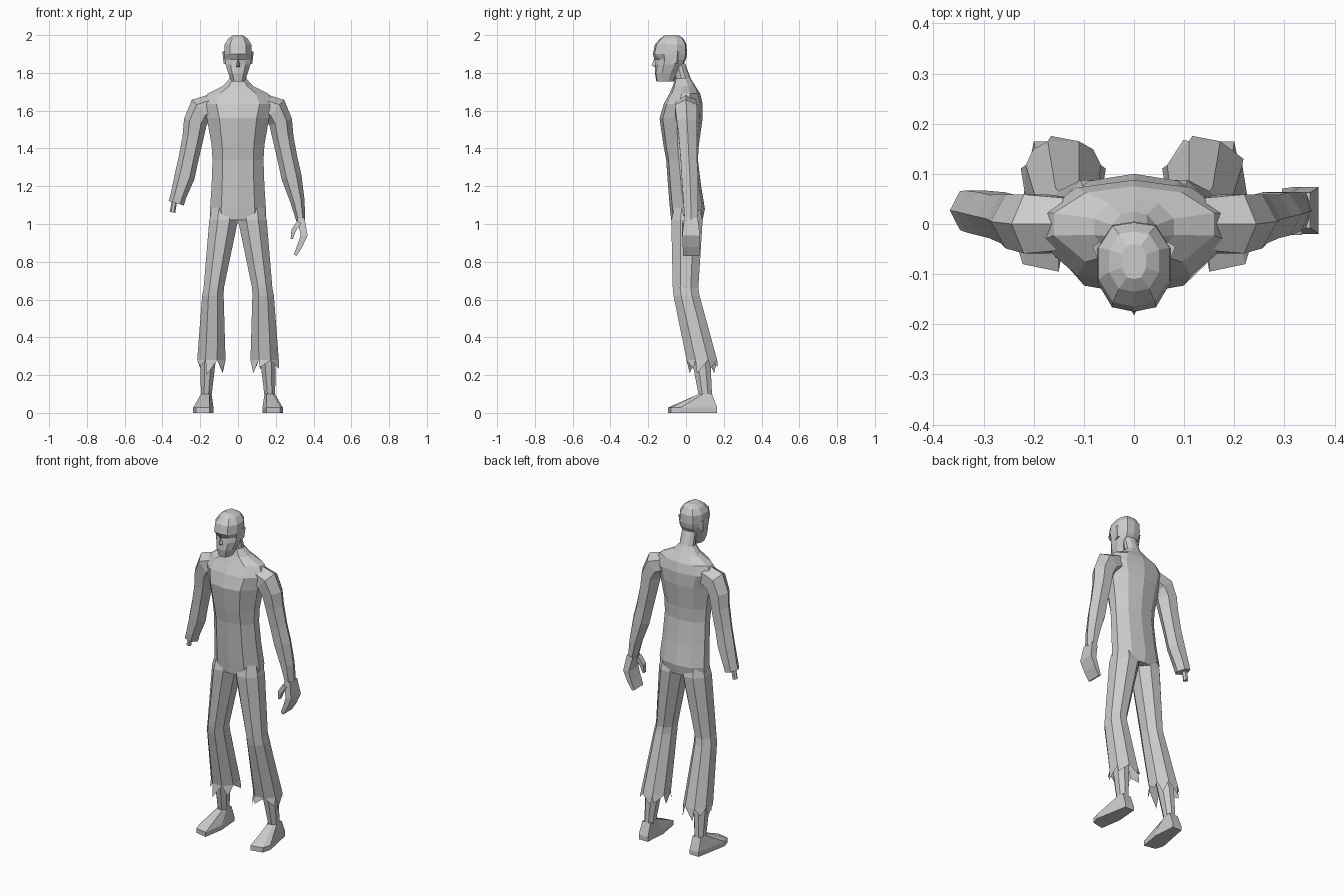
import bpy, bmesh, math, random
from mathutils import Vector

if "Cube" in bpy.data.objects:
    bpy.data.objects.remove(bpy.data.objects["Cube"])

random.seed(4)


def make(name, verts, faces):
    me = bpy.data.meshes.new(name)
    bm = bmesh.new()
    vs = [bm.verts.new(v) for v in verts]
    for f in faces:
        bm.faces.new([vs[i] for i in f])
    bmesh.ops.recalc_face_normals(bm, faces=bm.faces)
    bm.to_mesh(me)
    bm.free()
    ob = bpy.data.objects.new(name, me)
    bpy.context.collection.objects.link(ob)
    return ob


def loft(name, rings, cap_start=True, cap_end=True, extra=None):
    """Skin a list of equal-length rings; extra(last ring) adds hanging triangles."""
    n = len(rings[0])
    verts = [Vector(p) for r in rings for p in r]
    faces = [(k * n + i, k * n + (i + 1) % n, (k + 1) * n + (i + 1) % n, (k + 1) * n + i)
             for k in range(len(rings) - 1) for i in range(n)]
    if cap_start:
        faces.append(tuple(range(n)))
    base = (len(rings) - 1) * n
    if cap_end:
        faces.append(tuple(range(base, base + n)))
    if extra:
        for i, tip in enumerate(extra(rings[-1])):
            faces.append((base + i, base + (i + 1) % n, len(verts)))
            verts.append(tip)
    return make(name, verts, faces)


def body_ring(z, hw, y0, y1, half):
    """Symmetric ring from a normalised half profile running front to back."""
    full = half + [(-x, y) for x, y in half[-2:0:-1]]
    return [Vector((x * hw, (y0 + y1) / 2 + y * (y1 - y0) / 2, z)) for x, y in full]


def box_ring(s, z, x0, x1, y0, y1, n=8):
    """Octagon filling the given bounds, on side s."""
    k = 1 / math.cos(math.pi / n)
    return [Vector((s * ((x0 + x1) / 2 + k * (x1 - x0) / 2 * math.cos(a)),
                    (y0 + y1) / 2 + k * (y1 - y0) / 2 * math.sin(a), z))
            for a in [(i + .5) * math.tau / n for i in range(n)]]


def tube(s, path, n, phase=0):
    """Rings square to a path in the xz plane; path items are x, y, z, in-plane r, y r."""
    rings = []
    for i, (x, y, z, r, ry) in enumerate(path):
        p, q = path[max(i - 1, 0)], path[min(i + 1, len(path) - 1)]
        t = Vector((q[0] - p[0], 0, q[2] - p[2])).normalized()
        a = Vector((-t.z, 0, t.x))
        ring = []
        for k in range(n):
            u = phase + k * math.tau / n
            v = Vector((x, y, z)) + a * r * math.cos(u) + Vector((0, ry * math.sin(u), 0))
            ring.append(Vector((s * v.x, v.y, v.z)))
        rings.append(ring)
    return rings


# torso and neck
TORSO = [(0, -1), (.6, -.85), (1, -.2), (1, .35), (.6, .85), (0, 1)]
loft("torso", [body_ring(*r, TORSO) for r in [
    (1.02, .147, -.078, .088), (1.08, .148, -.085, .10), (1.2, .14, -.095, .08),
    (1.34, .135, -.105, .063), (1.42, .14, -.12, .068), (1.56, .165, -.14, .088),
    (1.635, .19, -.118, .088), (1.69, .16, -.088, .075), (1.73, .08, -.07, .05),
    (1.77, .044, -.058, .025), (1.85, .042, -.07, -.005)]])

# head with sunken eyes
HEAD = [(0, -1), (.6, -.9), (1, -.35), (1, .4), (.6, .92), (0, 1)]
head = [body_ring(*r, HEAD) for r in [
    (1.755, .034, -.157, -.065), (1.80, .052, -.165, -.045), (1.845, .066, -.165, -.015),
    (1.872, .07, -.168, 0), (1.90, .073, -.175, .005), (1.95, .071, -.165, .003),
    (1.983, .05, -.135, -.015), (2.0, .024, -.11, -.04)]]
for i in (1, -1):
    head[3][i].y += .022
    head[2][i].y += .008
loft("head", head)

# nose wedge
make("nose", [(0, -.165, 1.885), (0, -.182, 1.84), (-.014, -.155, 1.83),
              (.014, -.155, 1.83), (0, -.155, 1.825)],
     [(0, 1, 2), (0, 3, 1), (1, 4, 2), (1, 3, 4)])

# shared limb shapes
ARM = [(.13, .0, 1.63, .06, .06), (.195, .0, 1.605, .072, .068), (.226, .005, 1.54, .062, .062),
       (.238, .01, 1.46, .056, .056), (.263, .015, 1.34, .053, .05), (.283, .02, 1.25, .054, .05)]
SOLE = [(.14, .165), (.13, .03), (.15, -.095), (.222, -.08), (.237, -.03), (.2, .165)]
ANKLE = [(.14, .138), (.14, .09), (.152, .068), (.183, .068), (.196, .09), (.196, .138)]


def rags(ring):
    c = sum(ring, Vector()) / len(ring)
    tips = []
    for i, p in enumerate(ring):
        q = ring[(i + 1) % len(ring)]
        m = p.lerp(q, random.choice((.15, .5, .85)))
        tips.append(c + (m - c) * 1.13 + Vector((0, 0, -random.uniform(.03, .08))))
    return tips


for s, side in ((1, "left"), (-1, "right")):
    # ear
    make(side + "_ear", [(s * x, y, z) for x, y, z in [
        (.066, -.085, 1.905), (.066, -.085, 1.845), (.083, -.045, 1.915),
        (.076, -.05, 1.85), (.066, -.035, 1.91), (.066, -.04, 1.85)]],
        [(0, 1, 3, 2), (2, 3, 5, 4), (0, 2, 4), (1, 5, 3)])

    # arm, longer on the side that keeps its hand
    if s > 0:
        end = [(.315, .025, 1.12, .038, .045), (.332, .027, 1.02, .024, .04)]
    else:
        end = [(.315, .025, 1.15, .042, .048), (.327, .027, 1.11, .042, .045)]
    loft(side + "_arm", tube(s, ARM + end, 6), cap_start=False)

    # trouser leg with torn hem
    loft(side + "_trouser_leg", [box_ring(s, *r) for r in [
        (1.09, .015, .135, -.06, .07), (1.02, .0, .152, -.078, .088),
        (.66, .075, .182, -.07, .065), (.62, .076, .19, -.066, .072),
        (.28, .066, .216, .003, .165)]], False, False, rags)

    # shin
    loft(side + "_shin", [box_ring(s, *r) for r in [
        (.42, .10, .19, .01, .10), (.26, .12, .2, .035, .13), (.09, .14, .196, .068, .138)]])

    # foot
    loft(side + "_foot", [
        [(s * x, y, 0) for x, y in SOLE],
        [(s * x, y, .028) for x, y in SOLE],
        [(s * x, y, .1) for x, y in ANKLE]])

# hand and thumb
Q = math.pi / 4
loft("hand", tube(1, [(.332, .027, 1.03, .028, .05), (.350, .027, .94, .026, .066),
                      (.328, .028, .885, .02, .064), (.303, .028, .835, .012, .06)], 4, Q))
loft("thumb", tube(1, [(.325, -.005, 1.01, .018, .024), (.294, -.008, .965, .017, .02),
                       (.284, -.008, .92, .008, .014)], 4, Q))

# bone stump
loft("arm_bone", tube(-1, [(.335, .027, 1.13, .014, .014), (.347, .027, 1.062, .015, .015)], 6))
